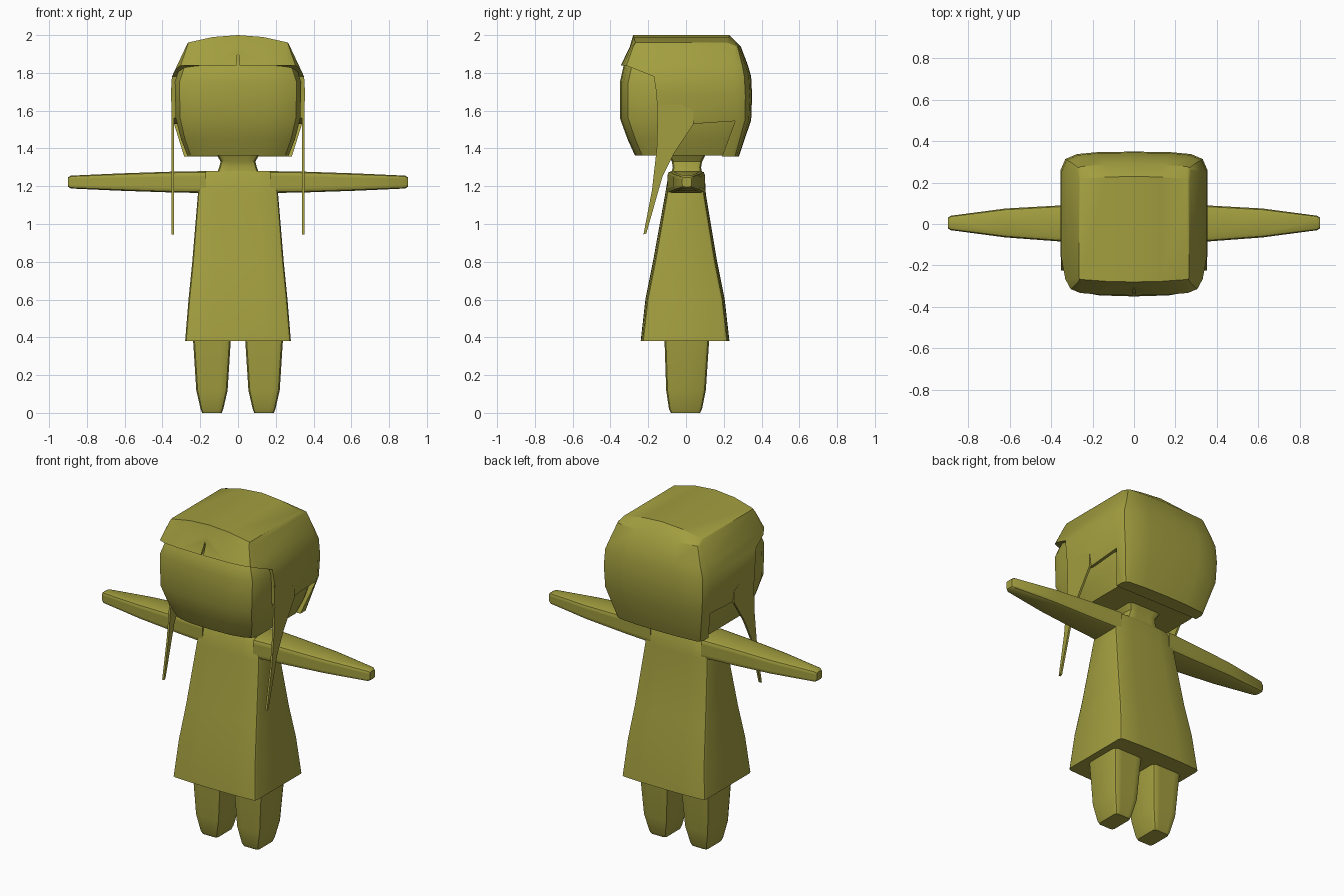
import bpy, bmesh, math

cube = bpy.data.objects.get("Cube")
if cube:
    bpy.data.objects.remove(cube, do_unlink=True)

olive = bpy.data.materials.new("olive")
olive.use_nodes = True
COLOUR = (0.36, 0.34, 0.05, 1)
olive.diffuse_color = COLOUR
olive.node_tree.nodes["Principled BSDF"].inputs["Base Color"].default_value = COLOUR


def finish(name, bm):
    bmesh.ops.recalc_face_normals(bm, faces=bm.faces[:])
    mesh = bpy.data.meshes.new(name)
    bm.to_mesh(mesh)
    bm.free()
    mesh.materials.append(olive)
    obj = bpy.data.objects.new(name, mesh)
    bpy.context.collection.objects.link(obj)
    return obj


def smooth(obj, angle=30):
    bpy.ops.object.select_all(action="DESELECT")
    obj.select_set(True)
    bpy.context.view_layer.objects.active = obj
    bpy.ops.object.shade_smooth_by_angle(angle=math.radians(angle))


def ring(hx, y0, y1, c, bulge):
    """Rounded rectangle, symmetric in x, with slightly bowed front and back."""
    def corner(y, s):
        return [(0, y), (hx / 2, y + s * bulge / 4), (hx - c, y + s * bulge),
                (hx - c * 0.3, y + s * (bulge + c * 0.3)), (hx, y + s * (bulge + c))]
    half = corner(y0, 1) + corner(y1, -1)[::-1]
    return half + [(-x, y) for x, y in half[-2:0:-1]]


def loft(name, sections, bulge=0.0, arch=0.0, place=lambda x, y, z: (x, y, z)):
    """Skin sections (z, half width, y min, y max, corner); arch bows the top."""
    bm = bmesh.new()
    rings = []
    for i, (z, hx, y0, y1, c) in enumerate(sections):
        lift = arch if i == len(sections) - 1 else 0
        rings.append([bm.verts.new(place(x, y, z + lift * (1 - (x / hx) ** 2)))
                      for x, y in ring(hx, y0, y1, c, bulge)])
    n = len(rings[0])
    for a, b in zip(rings, rings[1:]):
        for i in range(n):
            j = (i + 1) % n
            bm.faces.new((a[i], a[j], b[j], b[i]))
    # caps in strips running front to back
    for r in (rings[0], rings[-1]):
        for i in range(-4, 4):
            bm.faces.new((r[i], r[i + 1], r[8 - i], r[(9 - i) % n]))
    return finish(name, bm)


def prism(name, outline, start, depth, axis):
    """Extrude a 2D outline along x (outline is y,z) or y (outline is x,z)."""
    bm = bmesh.new()
    if axis == "x":
        pts, move = [(start, a, b) for a, b in outline], (depth, 0, 0)
    else:
        pts, move = [(a, start, b) for a, b in outline], (0, depth, 0)
    face = bm.faces.new([bm.verts.new(p) for p in pts])
    out = bmesh.ops.extrude_face_region(bm, geom=[face])
    verts = [v for v in out["geom"] if isinstance(v, bmesh.types.BMVert)]
    bmesh.ops.translate(bm, verts=verts, vec=move)
    return finish(name, bm)


def cut(obj, cutter):
    cutter.hide_render = True
    mod = obj.modifiers.new("cut", "BOOLEAN")
    mod.operation, mod.solver, mod.object = "DIFFERENCE", "EXACT", cutter
    bpy.context.view_layer.objects.active = obj
    bpy.ops.object.modifier_apply(modifier=mod.name)
    bpy.data.objects.remove(cutter, do_unlink=True)


# Dress and shoulders
smooth(loft("dress", [
    (0.38, 0.28, -0.24, 0.23, 0.02),
    (0.60, 0.262, -0.215, 0.205, 0.02),
    (0.80, 0.242, -0.175, 0.165, 0.02),
    (1.16, 0.212, -0.11, 0.105, 0.015),
    (1.25, 0.20, -0.095, 0.10, 0.015),
    (1.28, 0.17, -0.08, 0.085, 0.015)], bulge=0.008))

# Neck
smooth(loft("neck", [
    (1.26, 0.115, -0.08, 0.085, 0.025),
    (1.30, 0.10, -0.07, 0.08, 0.025),
    (1.33, 0.092, -0.075, 0.085, 0.025),
    (1.38, 0.12, -0.10, 0.11, 0.025)]))

# Arms and legs
for side, label in ((1, "left"), (-1, "right")):
    smooth(loft(label + "_arm", [
        (0.17, 0.058, -0.098, 0.10, 0.02),
        (0.35, 0.055, -0.085, 0.09, 0.02),
        (0.62, 0.046, -0.065, 0.075, 0.02),
        (0.885, 0.034, -0.03, 0.04, 0.015),
        (0.90, 0.025, -0.02, 0.03, 0.012)],
        place=lambda x, y, z: (side * z, y, 1.222 + x)))
    smooth(loft(label + "_leg", [
        (0.0, 0.052, -0.08, 0.075, 0.015),
        (0.02, 0.06, -0.09, 0.085, 0.02),
        (0.12, 0.083, -0.105, 0.105, 0.025),
        (0.42, 0.102, -0.115, 0.125, 0.025)],
        place=lambda x, y, z: (side * (0.138 + x), y, z)))

# Head under the hair
smooth(loft("head", [
    (1.362, 0.268, -0.27, 0.25, 0.06),
    (1.45, 0.302, -0.31, 0.29, 0.07),
    (1.56, 0.33, -0.35, 0.32, 0.08),
    (1.75, 0.335, -0.35, 0.32, 0.08),
    (1.84, 0.305, -0.33, 0.30, 0.08),
    (1.92, 0.24, -0.26, 0.22, 0.06)], bulge=0.02))

# Hair cap with the face opening and fringe parting cut away
hair = loft("hair", [
    (1.357, 0.285, -0.27, 0.28, 0.03),
    (1.55, 0.345, -0.34, 0.345, 0.07),
    (1.68, 0.356, -0.345, 0.35, 0.08),
    (1.78, 0.35, -0.35, 0.345, 0.08),
    (1.84, 0.322, -0.345, 0.328, 0.06),
    (1.94, 0.275, -0.297, 0.29, 0.02),
    (1.96, 0.265, -0.28, 0.23, 0.008)], bulge=0.012, arch=0.04)
cut(hair, prism("face_opening", [
    (-0.6, 1.84), (-0.32, 1.84), (-0.17, 1.78), (-0.155, 1.68), (-0.15, 1.56),
    (0.04, 1.53), (0.26, 1.545), (0.17, 1.3), (-0.6, 1.3)], -0.6, 1.2, "x"))
cut(hair, prism("parting", [(-0.009, 1.82), (0.009, 1.82), (0, 1.955)],
                -0.5, 0.19, "y"))
smooth(hair)

# Long side locks
LOCK = [(-0.157, 1.70), (-0.15, 1.55), (-0.155, 1.40), (-0.18, 1.18),
        (-0.225, 0.945), (-0.21, 0.95), (-0.125, 1.25), (-0.06, 1.38),
        (0.04, 1.53), (0.04, 1.60)]
for side, label in ((1, "left"), (-1, "right")):
    prism(label + "_side_lock", LOCK, side * 0.34, side * 0.012, "x")
